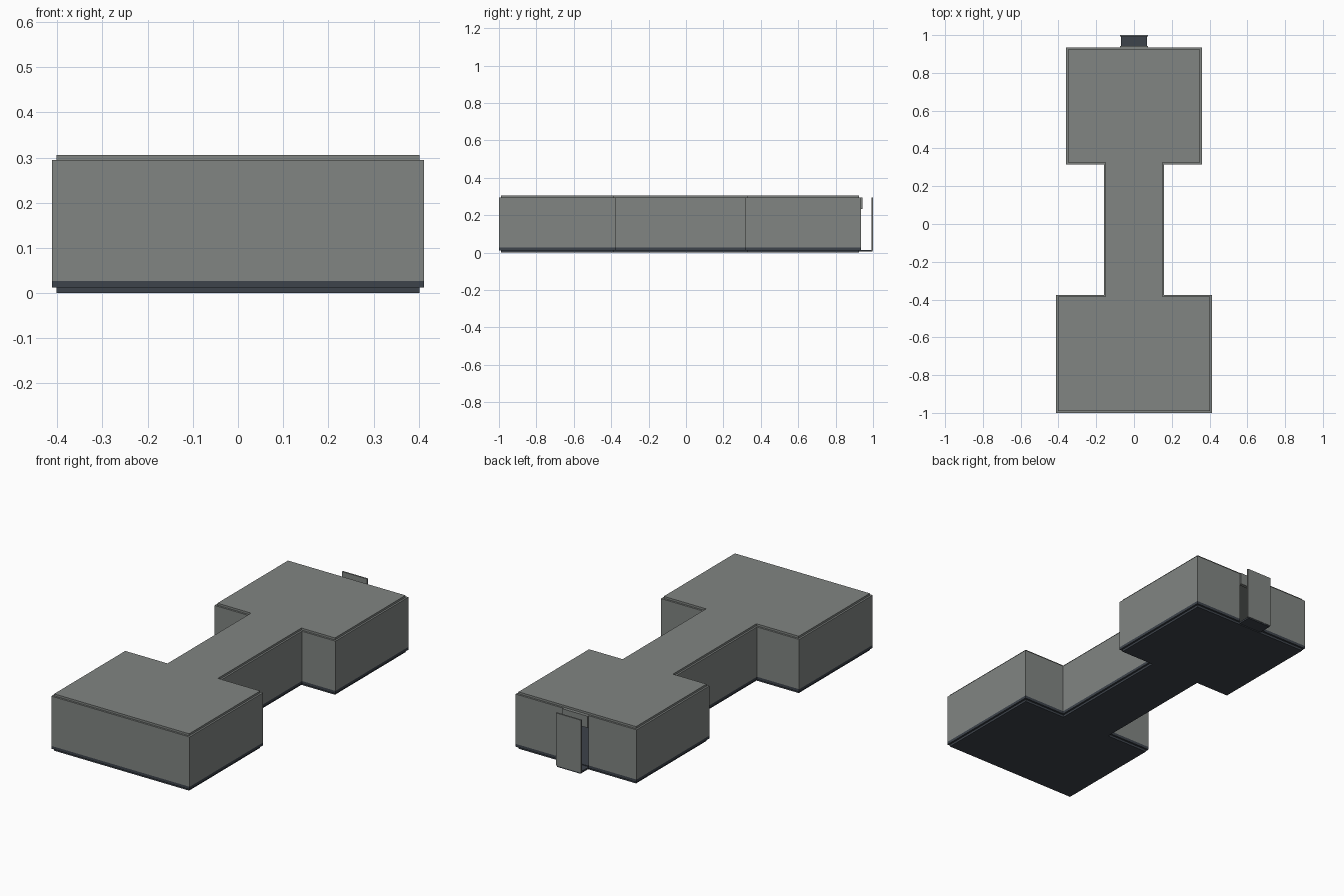
import bpy
import bmesh

cube = bpy.data.objects.get("Cube")
if cube:
    bpy.data.objects.remove(cube, do_unlink=True)


def material(name, rgb):
    m = bpy.data.materials.new(name)
    m.use_nodes = True
    m.diffuse_color = (*rgb, 1)
    m.node_tree.nodes["Principled BSDF"].inputs["Base Color"].default_value = (*rgb, 1)
    return m


GREY = material("stone grey", (0.22, 0.235, 0.225))
DARK = material("dark slate", (0.047, 0.056, 0.07))

DOOR = 0.075      # half width of the doorway
WALL = 0.012      # wall thickness
RIM = 0.01        # setback of roof and base


def half_outline(inset):
    """Right half of the two-room footprint, from front to back."""
    i = inset
    return [(0.412 - i, -1 + i), (0.412 - i, -0.375 - i),
            (0.16 - i, -0.375 - i), (0.16 - i, 0.315 + i),
            (0.36 - i, 0.315 + i), (0.36 - i, 0.935 - i)]


def mirrored(points):
    return [(-x, y) for x, y in reversed(points)]


def footprint(inset):
    half = half_outline(inset)
    return half + mirrored(half)


def wall_ring(thickness):
    """Wall plan that runs round the footprint and stops at the doorway."""
    def run(i):
        half = half_outline(i) + [(DOOR, 0.935 - i)]
        return mirrored(half) + half
    return run(0) + run(thickness)[::-1]


def extrude(name, points, z0, z1, mat):
    bm = bmesh.new()
    face = bm.faces.new([bm.verts.new((x, y, z0)) for x, y in points])
    top = bmesh.ops.extrude_face_region(bm, geom=[face])["geom"]
    verts = [v for v in top if isinstance(v, bmesh.types.BMVert)]
    bmesh.ops.translate(bm, verts=verts, vec=(0, 0, z1 - z0))
    bmesh.ops.recalc_face_normals(bm, faces=bm.faces[:])
    mesh = bpy.data.meshes.new(name)
    bm.to_mesh(mesh)
    bm.free()
    mesh.materials.append(mat)
    obj = bpy.data.objects.new(name, mesh)
    bpy.context.collection.objects.link(obj)
    return obj


def block(name, half_width, y0, y1, z0, z1, mat):
    w = half_width
    return extrude(name, [(-w, y0), (w, y0), (w, y1), (-w, y1)], z0, z1, mat)


# Hollow shell: base, dark skirting, walls and roof
extrude("base", footprint(RIM), 0, 0.018, DARK)
extrude("skirting", wall_ring(WALL), 0.012, 0.027, DARK)
extrude("walls", wall_ring(WALL), 0.027, 0.295, GREY)
extrude("roof", footprint(RIM), 0.288, 0.306, GREY)

# Entrance: lintel, ramp and free-standing door panel
block("door_lintel", DOOR, 0.925, 0.943, 0.232, 0.295, GREY)
block("door_ramp", 0.07, 0.915, 0.998, 0.005, 0.014, DARK)
block("door_panel", DOOR, 0.992, 1.0, 0.012, 0.295, GREY)
